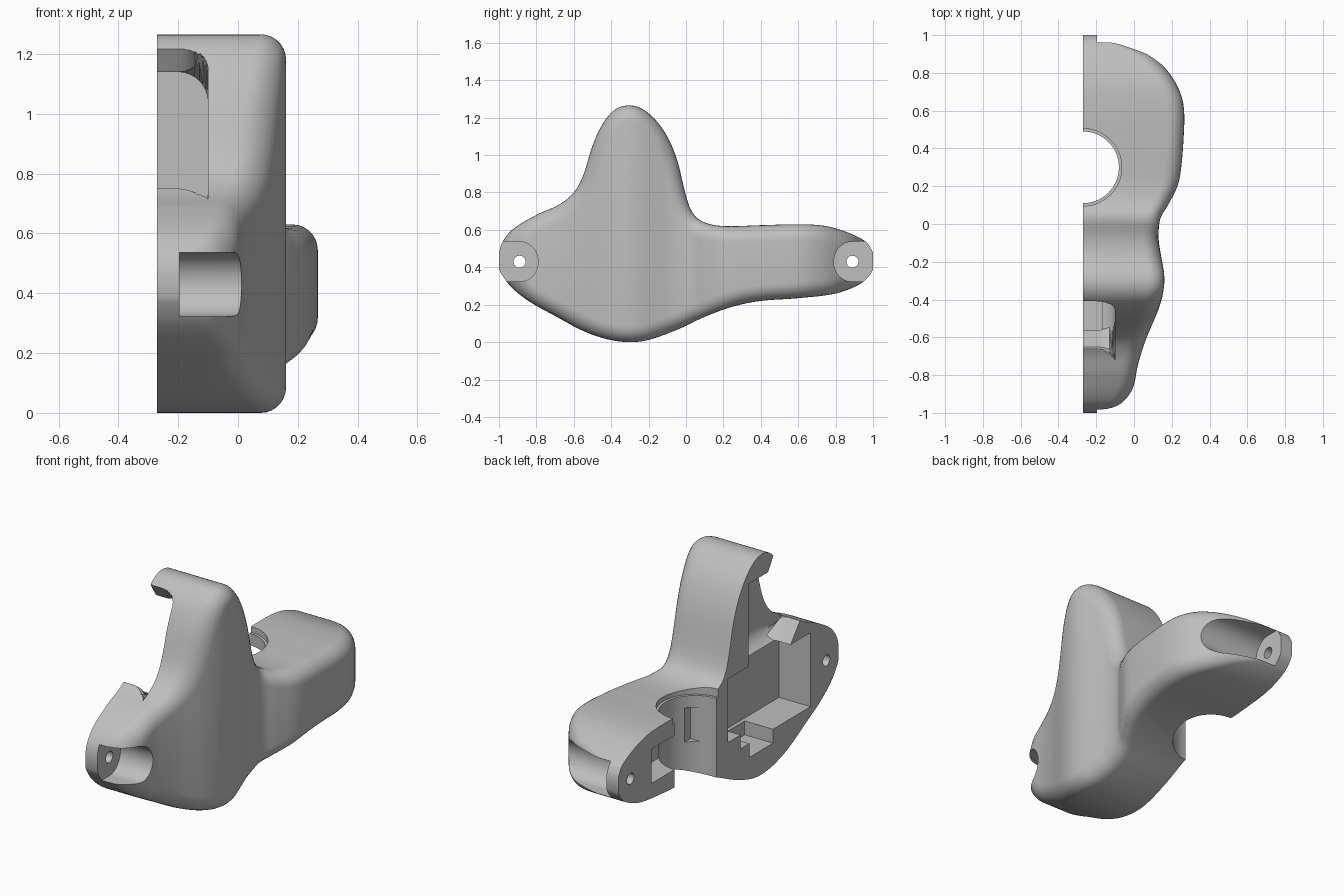
import bpy, bmesh, math
from mathutils import Vector

cube = bpy.data.objects.get("Cube")
if cube:
    bpy.data.objects.remove(cube, do_unlink=True)

CUT = -0.27      # flat mating plane of the half shell
ROUND = 0.085    # radius of the outer edge

# Side outline (top and bottom height along y) and outline from above
TOP = [(-1, .48), (-.985, .53), (-.93, .6), (-.8, .68), (-.68, .735), (-.6, .80), (-.55, .89),
       (-.5, 1.05), (-.45, 1.16), (-.39, 1.235), (-.32, 1.265), (-.24, 1.25), (-.16, 1.185),
       (-.09, 1.08), (-.04, .95), (-.01, .82), (.02, .72), (.07, .655), (.18, .622), (.4, .625),
       (.6, .63), (.75, .62), (.88, .58), (.97, .53), (1, .48)]
BOTTOM = [(-1, .39), (-.985, .36), (-.94, .3), (-.85, .225), (-.7, .14), (-.55, .06), (-.42, .015),
          (-.3, 0), (-.2, .012), (-.05, .065), (.1, .135), (.25, .19), (.4, .22), (.6, .235),
          (.8, .26), (.93, .31), (.985, .36), (1, .39)]
OUTER = [(-1, -.12), (-.97, -.06), (-.92, -.03), (-.85, 0), (-.75, .02), (-.62, .06), (-.45, .13),
         (-.36, .155), (-.27, .16), (-.15, .14), (-.07, .13), (.03, .14), (.1, .18), (.2, .23),
         (.3, .25), (.5, .265), (.6, .265), (.68, .25), (.78, .2), (.89, .1), (.94, 0),
         (.97, -.06), (1, -.12)]


def smooth_curve(pts):
    """Return a smooth function through the points."""
    last = len(pts) - 1

    def tangent(i):
        a, b = pts[max(i - 1, 0)], pts[min(i + 1, last)]
        return (b[1] - a[1]) / (b[0] - a[0])

    def value(t):
        t = max(pts[0][0], min(pts[-1][0], t))
        i = next(k for k in range(last) if t <= pts[k + 1][0])
        (x0, y0), (x1, y1) = pts[i], pts[i + 1]
        h = x1 - x0
        s = (t - x0) / h
        return (y0 * (1 + 2 * s) * (1 - s) ** 2 + tangent(i) * h * s * (1 - s) ** 2
                + y1 * s * s * (3 - 2 * s) + tangent(i + 1) * h * s * s * (s - 1))
    return value


top, bottom, outer = map(smooth_curve, (TOP, BOTTOM, OUTER))


def inset(curve, y, d, pick, sign):
    """Offset a height curve inwards by distance d."""
    steps = [d * math.sin(math.pi * k / 16) for k in range(-8, 9)]
    return pick(curve(y + t) + sign * math.sqrt(max(d * d - t * t, 0)) for t in steps)


def make_object(name, bm):
    bmesh.ops.recalc_face_normals(bm, faces=bm.faces)
    mesh = bpy.data.meshes.new(name)
    bm.to_mesh(mesh)
    bm.free()
    obj = bpy.data.objects.new(name, mesh)
    bpy.context.collection.objects.link(obj)
    return obj


def section(y):
    """Rounded cross-section of the body at one station."""
    low, high = [], []
    edge = outer(y)
    r = min(ROUND, (edge - CUT) * .5)
    for k in range(8):
        a = math.pi / 2 * k / 7
        d = r * (1 - math.cos(a))
        x = edge - r + r * math.sin(a)
        lo = inset(bottom, y, d, max, 1)
        hi = inset(top, y, d, min, -1)
        if hi - lo < .01:
            mid = (hi + lo) / 2
            lo, hi = mid - .005, mid + .005
        low.append((x, y, lo))
        high.append((x, y, hi))
    return [(CUT, y, bottom(y))] + low + high[::-1] + [(CUT, y, top(y))]


# Body: sections lofted from front to back
bm = bmesh.new()
N = 130
stations = []
for i in range(N + 1):
    t = -1 + 2 * i / N
    stations.append(.6 * t + .4 * math.sin(t * math.pi / 2))
rings = [[bm.verts.new(p) for p in section(y)] for y in stations]
for a, b in zip(rings, rings[1:]):
    for k in range(len(a)):
        j = (k + 1) % len(a)
        bm.faces.new((a[k], a[j], b[j], b[k]))
bm.faces.new(rings[0])
bm.faces.new(rings[-1])
body = make_object("half_shell", bm)


def prism(axis, pts, lo, hi):
    """Extrude a flat outline along x (y, z points) or z (x, y points)."""
    bm = bmesh.new()
    place = (lambda p, h: (h, *p)) if axis == "x" else (lambda p, h: (*p, h))
    a, b = ([bm.verts.new(place(p, h)) for p in pts] for h in (lo, hi))
    bm.faces.new(a)
    bm.faces.new(b)
    for k in range(len(pts)):
        j = (k + 1) % len(pts)
        bm.faces.new((a[k], a[j], b[j], b[k]))
    return bm


def circle(cx, cy, r, n=48):
    return [(cx + r * math.cos(math.tau * k / n), cy + r * math.sin(math.tau * k / n)) for k in range(n)]


def rect(a, b, c, d):
    return [(a, c), (b, c), (b, d), (a, d)]


def cut(bm):
    """Subtract a shape from the body, then discard the cutter."""
    cutter = make_object("cutter", bm)
    cutter.hide_render = True
    mod = body.modifiers.new("cut", "BOOLEAN")
    mod.operation = "DIFFERENCE"
    mod.solver = "EXACT"
    mod.object = cutter
    bpy.context.view_layer.objects.active = body
    bpy.ops.object.modifier_apply(modifier=mod.name)
    bpy.data.objects.remove(cutter, do_unlink=True)


# Front window leading into the tower, with rounded inner corners
window = prism("x", [(-.18, 1.14), (-.36, 1.14), (-.42, 1.235), (-.8, 1.235), (-.8, .75),
                     (-.65, .75), (-.56, .64), (-.18, .64)], -.5, -.1)
corner = [e for e in window.edges if all(v.co.x > -.2 for v in e.verts)
          and max(v.co.y for v in e.verts) - min(v.co.y for v in e.verts) > .05]
bmesh.ops.bevel(window, geom=corner, offset=.1, segments=8, profile=.5, affect="EDGES")
cut(window)

# Main chamber, floor trench and step behind it
cut(prism("x", rect(-.745, -.11, .22, .645), -.51, -.07))
cut(prism("x", rect(-.405, -.19, .14, .5), -.52, -.09))
cut(prism("x", rect(-.2, .005, .3, .665), -.53, -.13))

# Vertical bore with a wider rim, and the slot around it
cut(prism("z", circle(CUT, .3, .19, 64), -.2, 1.5))
cut(prism("z", circle(CUT, .3, .205, 64), .595, 1.5))
cut(prism("x", rect(.13, .70, .33, .527), -.54, -.12))

# Screw seats and screw holes at both ends
for side in (-1, 1):
    arc = []
    for k in range(25):
        a = math.pi / 2 + math.pi * k / 24
        arc.append((side * (.89 + .1 * math.cos(a)), .43 + .107 * math.sin(a)))
    seat = arc + [(side * 1.2, .323), (side * 1.2, .537)]
    cut(prism("x", seat, -.195, .6))
    cut(prism("x", circle(side * .89, .43, .032, 24), -.6, .6))

# Material and shading
grey = bpy.data.materials.new("plain_grey")
grey.use_nodes = True
colour = (.52, .52, .52, 1)
grey.diffuse_color = colour
grey.node_tree.nodes["Principled BSDF"].inputs["Base Color"].default_value = colour
body.data.materials.clear()
body.data.materials.append(grey)
bpy.ops.object.select_all(action="DESELECT")
body.select_set(True)
bpy.context.view_layer.objects.active = body
bpy.ops.object.shade_smooth_by_angle(angle=math.radians(32))
